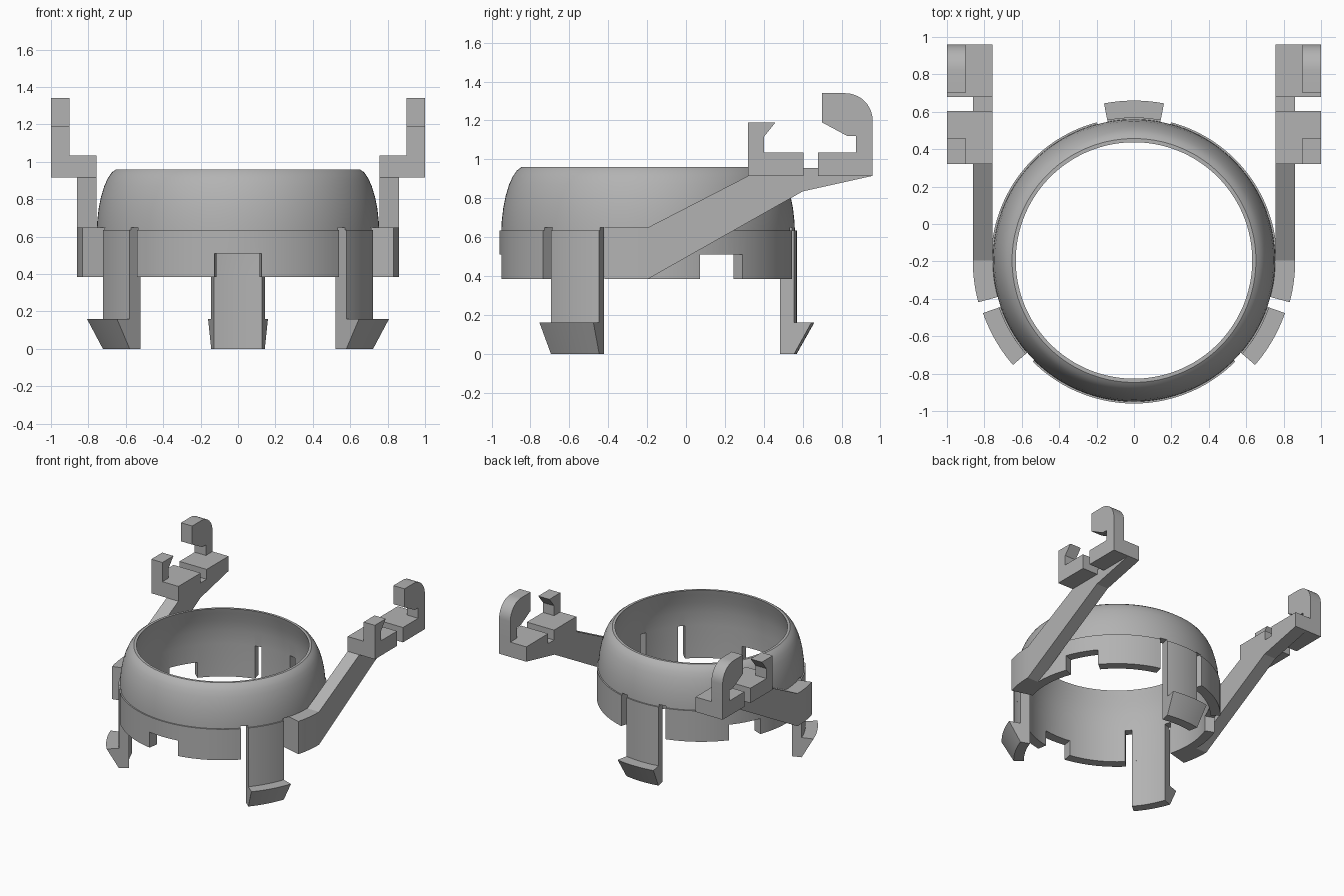
import bpy, bmesh
from math import cos, sin, radians, pi

old = bpy.data.objects.get("Cube")
if old:
    bpy.data.objects.remove(old, do_unlink=True)

CENTRE_Y = -0.195
CLIP_ANGLES = (90, 210, 330)

grey = bpy.data.materials.new("plain_grey")
grey.use_nodes = True
grey.diffuse_color = (0.45, 0.45, 0.45, 1)
grey.node_tree.nodes["Principled BSDF"].inputs["Base Color"].default_value = grey.diffuse_color


def finish(name, bm):
    bmesh.ops.recalc_face_normals(bm, faces=bm.faces)
    mesh = bpy.data.meshes.new(name)
    bm.to_mesh(mesh)
    bm.free()
    mesh.materials.append(grey)
    obj = bpy.data.objects.new(name, mesh)
    bpy.context.collection.objects.link(obj)
    return obj


def select(obj):
    bpy.ops.object.select_all(action='DESELECT')
    obj.select_set(True)
    bpy.context.view_layer.objects.active = obj


def smooth(obj):
    select(obj)
    bpy.ops.object.shade_smooth_by_angle(angle=radians(30))


def add_sweep(bm, profile, start=0, end=360, steps=120):
    """Sweep a closed (radius, z) profile around the ring axis."""
    full = end - start >= 360
    rings = []
    for i in range(steps if full else steps + 1):
        a = radians(start + (end - start) * i / steps)
        rings.append([bm.verts.new((r * cos(a), CENTRE_Y + r * sin(a), z)) for r, z in profile])
    n = len(profile)
    pairs = list(zip(rings, rings[1:])) + ([(rings[-1], rings[0])] if full else [])
    for p, q in pairs:
        for j in range(n):
            k = (j + 1) % n
            bm.faces.new((p[j], p[k], q[k], q[j]))
    if not full:
        bm.faces.new(rings[0])
        bm.faces.new(rings[-1][::-1])


def box_profile(r0, r1, z0, z1):
    return [(r0, z0), (r1, z0), (r1, z1), (r0, z1)]


def add_slab(bm, outline, x0, x1):
    """Extrude a (y, z) outline along x."""
    a = [bm.verts.new((x0, y, z)) for y, z in outline]
    b = [bm.verts.new((x1, y, z)) for y, z in outline]
    bm.faces.new(a)
    bm.faces.new(b[::-1])
    for j in range(len(a)):
        k = (j + 1) % len(a)
        bm.faces.new((a[j], b[j], b[k], a[k]))


def mirrored(obj):
    select(obj)
    obj.modifiers.new("mirror", 'MIRROR').use_mirror_merge = False
    bpy.ops.object.modifier_apply(modifier="mirror")


# Collar and rounded dome in one turned shell
outer = [(0.765, 0.385), (0.765, 0.635), (0.755, 0.635), (0.753, 0.68), (0.745, 0.75),
         (0.733, 0.81), (0.715, 0.87), (0.697, 0.91), (0.675, 0.943), (0.652, 0.96)]
inner = [(0.632, 0.96), (0.643, 0.92), (0.665, 0.85), (0.682, 0.76), (0.69, 0.65), (0.69, 0.385)]
bm = bmesh.new()
add_sweep(bm, outer + inner, steps=144)
ring = finish("ring_shell", bm)

# Slots beside each clip and notches opposite them
bm = bmesh.new()
for c in CLIP_ANGLES:
    for side in (-1, 1):
        lo, hi = sorted((c + side * 10.8, c + side * 15))
        add_sweep(bm, box_profile(0.6, 0.8, 0.3, 0.65), lo, hi, 3)
    add_sweep(bm, box_profile(0.6, 0.8, 0.3, 0.51), c + 50.5, c + 69.5, 8)
cutter = finish("slot_cutter", bm)
cutter.hide_render = True
select(ring)
cut = ring.modifiers.new("slots", 'BOOLEAN')
cut.operation = 'DIFFERENCE'
cut.solver = 'EXACT'
cut.object = cutter
bpy.ops.object.modifier_apply(modifier="slots")
bpy.data.objects.remove(cutter, do_unlink=True)
smooth(ring)

# Snap clips with flared hook feet
clip_profile = [(0.69, 0), (0.765, 0), (0.855, 0.16), (0.765, 0.16), (0.765, 0.385), (0.69, 0.385)]
for name, c in zip(("back_clip", "right_clip", "left_clip"), CLIP_ANGLES):
    bm = bmesh.new()
    add_sweep(bm, clip_profile, c - 10.8, c + 10.8, 9)
    smooth(finish(name, bm))

# Curved roots joining the arms to the collar
bm = bmesh.new()
add_sweep(bm, box_profile(0.755, 0.862, 0.385, 0.65), -15, 0, 8)
roots = finish("arm_roots", bm)
mirrored(roots)
smooth(roots)

# Rising arms
bm = bmesh.new()
add_slab(bm, [(CENTRE_Y, 0.385), (0.6, 0.835), (0.96, 0.915), (0.68, 0.955), (0.605, 0.955),
              (0.40, 0.955), (0.32, 0.915), (CENTRE_Y, 0.65)], 0.757, 0.862)
mirrored(finish("arms", bm))

# Bracket blocks on the arm ends
for name, y0, y1 in (("front_blocks", 0.32, 0.605), ("rear_blocks", 0.68, 0.96)):
    bm = bmesh.new()
    add_slab(bm, [(y0, 0.915), (y1, 0.915), (y1, 1.035), (y0, 1.035)], 0.757, 1.0)
    mirrored(finish(name, bm))

# Short front catches
bm = bmesh.new()
add_slab(bm, [(0.32, 1.035), (0.40, 1.035), (0.40, 1.115), (0.46, 1.19), (0.32, 1.19)], 0.9, 1.0)
mirrored(finish("front_catches", bm))

# Tall rounded rear hooks
arc = [(0.82 + 0.14 * cos(t * pi / 20), 1.2 + 0.14 * sin(t * pi / 20)) for t in range(11)]
bm = bmesh.new()
add_slab(bm, [(0.875, 1.035), (0.96, 1.035)] + arc
         + [(0.70, 1.34), (0.70, 1.19), (0.83, 1.12), (0.875, 1.12)], 0.9, 1.0)
hooks = finish("rear_hooks", bm)
mirrored(hooks)
smooth(hooks)
